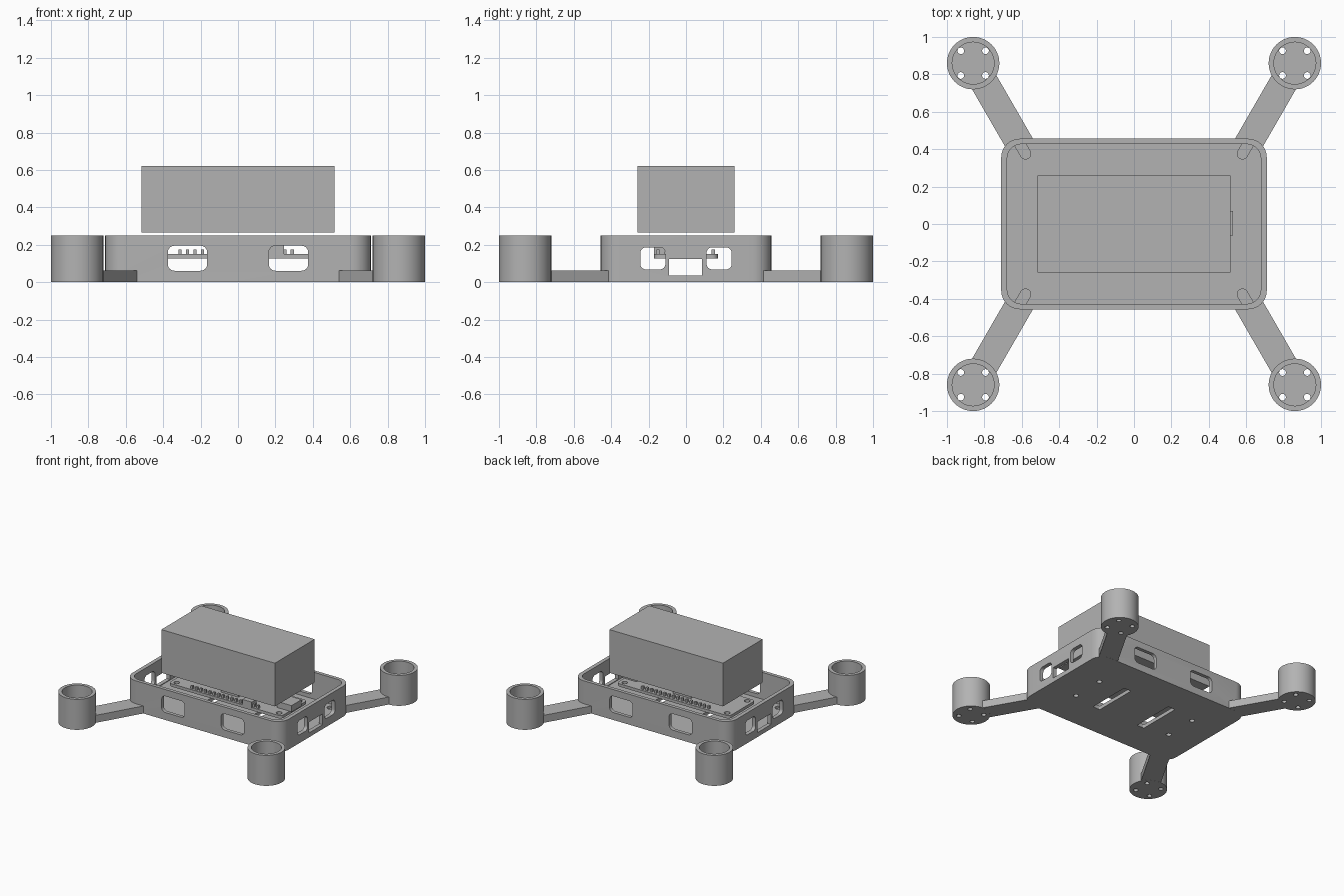
import bpy, bmesh
from math import pi, cos, sin, radians
from mathutils import Matrix, Vector

cube = bpy.data.objects.get("Cube")
if cube:
    bpy.data.objects.remove(cube, do_unlink=True)

grey = bpy.data.materials.new("plain_grey")
grey.use_nodes = True
grey.diffuse_color = (0.45, 0.45, 0.45, 1)
grey.node_tree.nodes["Principled BSDF"].inputs["Base Color"].default_value = (0.45, 0.45, 0.45, 1)


def rounded_rect(cx, cy, hx, hy, r, seg=8):
    pts = []
    for q, (sx, sy) in enumerate([(1, 1), (-1, 1), (-1, -1), (1, -1)]):
        for i in range(seg + 1):
            a = (q + i / seg) * pi / 2
            pts.append((cx + sx * (hx - r) + r * cos(a), cy + sy * (hy - r) + r * sin(a)))
    return pts


def circle(cx, cy, r, n=32):
    return [(cx + r * cos(2 * pi * i / n), cy + r * sin(2 * pi * i / n)) for i in range(n)]


def rect(x0, x1, y0, y1):
    return [(x0, y0), (x1, y0), (x1, y1), (x0, y1)]


def prism(name, outlines, lo, hi, axes=None):
    """Extrude closed outlines from lo to hi; axes maps (u, v, w) to space."""
    bm = bmesh.new()
    for pts in outlines:
        face = bm.faces.new([bm.verts.new((u, v, lo)) for u, v in pts])
        top = bmesh.ops.extrude_face_region(bm, geom=[face])["geom"]
        moved = [g for g in top if isinstance(g, bmesh.types.BMVert)]
        bmesh.ops.translate(bm, verts=moved, vec=(0, 0, hi - lo))
    if axes:
        bm.transform(axes)
    bmesh.ops.recalc_face_normals(bm, faces=bm.faces)
    mesh = bpy.data.meshes.new(name)
    bm.to_mesh(mesh)
    bm.free()
    mesh.materials.append(grey)
    ob = bpy.data.objects.new(name, mesh)
    bpy.context.collection.objects.link(ob)
    return ob


def cut(ob, *cutters):
    for c in cutters:
        mod = ob.modifiers.new("cut", "BOOLEAN")
        mod.operation, mod.solver, mod.object = "DIFFERENCE", "EXACT", c
    bpy.context.view_layer.update()
    graph = bpy.context.evaluated_depsgraph_get()
    mesh = bpy.data.meshes.new_from_object(ob.evaluated_get(graph))
    ob.modifiers.clear()
    ob.data = mesh


def finish(ob):
    ob.data.shade_smooth()
    ob.data.set_sharp_from_angle(angle=radians(30))


ALONG_Y = Matrix(((1, 0, 0, 0), (0, 0, 1, 0), (0, 1, 0, 0), (0, 0, 0, 1)))
ALONG_X = Matrix(((0, 0, 1, 0), (1, 0, 0, 0), (0, 1, 0, 0), (0, 0, 0, 1)))
CORNERS = [("front_left", 1, -1), ("front_right", -1, -1), ("back_left", 1, 1), ("back_right", -1, 1)]
FLOOR = 0.03

# Arm frame: runs outward at sixty degrees through the pod centre
POD = Vector((0.86, 0.86))
along = Vector((cos(pi / 3), sin(pi / 3)))
across = Vector((along.y, -along.x))


def arm_strip(start, end, half, sx, sy):
    pts = [POD + along * s + across * w for s, w in
           [(start, -half), (end, -half), (end, half), (start, half)]]
    return [(p.x * sx, p.y * sy) for p in pts]


def capsule(start, end, r, sx, sy):
    pts = []
    for base, centre in ((pi / 3 + pi / 2, start), (pi / 3 - pi / 2, end)):
        c = POD + along * centre
        for i in range(9):
            a = base + pi * i / 8
            pts.append(((c.x + r * cos(a)) * sx, (c.y + r * sin(a)) * sy))
    return pts


# Cutters for the tray
cavity = prism("cavity_cutter", [rounded_rect(0, 0, 0.678, 0.427, 0.075)], FLOOR, 0.5)
long_windows = prism("long_window_cutter",
                     [rounded_rect(s * 0.27, 0.128, 0.105, 0.067, 0.035) for s in (1, -1)], -0.6, 0.6, ALONG_Y)
end_windows = prism("end_window_cutter",
                    [rounded_rect(s * 0.177, 0.127, 0.067, 0.059, 0.03) for s in (1, -1)]
                    + [rect(-0.09, 0.085, 0.036, 0.125)], -0.9, 0.9, ALONG_X)
floor_holes = prism("floor_hole_cutter",
                    [rounded_rect(s * 0.214, 0, 0.033, 0.18, 0.01) for s in (1, -1)]
                    + [circle(sx * 0.45, sy * 0.135, 0.02, 20) for _, sx, sy in CORNERS], -0.1, 0.1)
wire_grooves = prism("wire_groove_cutter",
                     [capsule(-0.56, -0.47, 0.028, sx, sy) for _, sx, sy in CORNERS], 0.012, 0.055)

# Tray with rounded corners, windows, strap slots and screw holes
tray = prism("tray", [rounded_rect(0, 0, 0.71, 0.456, 0.1)], 0, 0.25)
cut(tray, cavity, long_windows, end_windows, floor_holes, wire_grooves)
finish(tray)

# Four arms with motor pods
for name, sx, sy in CORNERS:
    x, y = POD.x * sx, POD.y * sy
    bore = prism("pod_bore_cutter", [circle(x, y, 0.112, 64)], 0.04, 0.4)
    screws = prism("pod_screw_cutter",
                   [circle(x + a * 0.066, y + b * 0.066, 0.018, 20) for _, a, b in CORNERS], -0.1, 0.1)
    pod = prism(name + "_motor_pod", [circle(x, y, 0.14, 64)], 0, 0.25)
    cut(pod, bore, screws)
    finish(pod)
    arm = prism(name + "_arm", [arm_strip(-0.53, -0.115, 0.075, sx, sy)], 0.0005, 0.062)
    cut(arm, cavity, wire_grooves)
    for helper in (bore, screws):
        bpy.data.objects.remove(helper, do_unlink=True)

for helper in (cavity, long_windows, end_windows, floor_holes, wire_grooves):
    bpy.data.objects.remove(helper, do_unlink=True)

# Circuit board with mounting holes
board_holes = prism("board_hole_cutter",
                    [circle(sx * 0.465, sy * 0.13, 0.022, 20) for _, sx, sy in CORNERS], 0, 0.3)
board = prism("circuit_board", [rounded_rect(0, 0, 0.512, 0.17, 0.03, 4)], 0.126, 0.15)
cut(board, board_holes)
finish(board)
bpy.data.objects.remove(board_holes, do_unlink=True)

# Header pins along both long edges
pins = [rect(x - 0.009, x + 0.009, y - 0.009, y + 0.009)
        for y in (-0.15, 0.145) for x in [-0.31 + 0.04 * i for i in range(16)]]
prism("header_pins", pins, 0.148, 0.175)

# Board components and battery
prism("usb_socket", [rect(0.4, 0.53, -0.062, 0.07)], 0.148, 0.2)
prism("battery_socket", [rect(0.16, 0.245, -0.172, -0.112)], 0.148, 0.195)
prism("processor_chip", [rect(-0.1, 0.06, -0.08, 0.08)], 0.148, 0.165)
prism("battery", [rect(-0.516, 0.516, -0.258, 0.258)], 0.265, 0.62)
